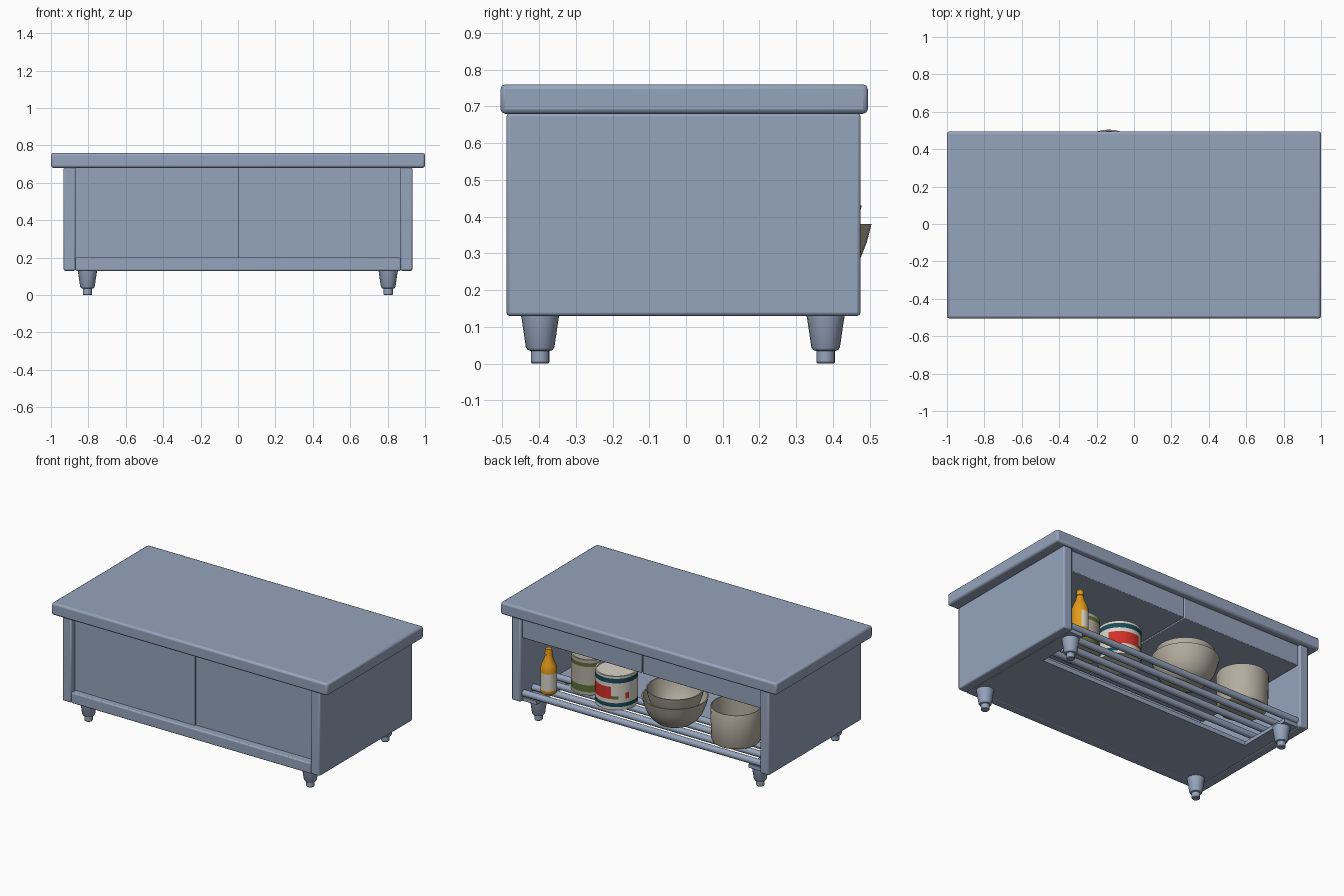
import bpy, bmesh, math

if "Cube" in bpy.data.objects:
    bpy.data.objects.remove(bpy.data.objects["Cube"])


def material(name, rgb):
    m = bpy.data.materials.new(name)
    m.diffuse_color = (*rgb, 1)
    m.use_nodes = True
    m.node_tree.nodes["Principled BSDF"].inputs["Base Color"].default_value = m.diffuse_color
    return m


STEEL = material("blue_grey_steel", (0.30, 0.37, 0.50))
CERAMIC = material("beige_ceramic", (0.46, 0.42, 0.35))
WHITE = material("off_white", (0.68, 0.66, 0.58))
RED = material("red", (0.65, 0.03, 0.02))
TEAL = material("dark_teal", (0.01, 0.07, 0.10))
GREEN = material("leaf_green", (0.10, 0.16, 0.04))
ORANGE = material("orange", (0.75, 0.32, 0.01))


def finish(name, bm, mats):
    bmesh.ops.recalc_face_normals(bm, faces=bm.faces)
    me = bpy.data.meshes.new(name)
    bm.to_mesh(me)
    bm.free()
    for m in mats:
        me.materials.append(m)
    ob = bpy.data.objects.new(name, me)
    bpy.context.collection.objects.link(ob)
    return ob


def box(name, lo, hi, bevel=0.0):
    """Steel box between two corners, with optional rounded edges."""
    bm = bmesh.new()
    bmesh.ops.create_cube(bm, size=1)
    for v in bm.verts:
        v.co = [(a + b) / 2 + c * (b - a) for a, b, c in zip(lo, hi, v.co)]
    ob = finish(name, bm, [STEEL])
    if bevel:
        mod = ob.modifiers.new("bevel", "BEVEL")
        mod.width = bevel
        mod.segments = 2
    return ob


def lathe(name, x, y, profile, mats, rule=None, segs=36):
    """Turned shape from (radius, z) points; rule(z, degrees) picks a material."""
    bm = bmesh.new()
    rings = []
    for r, z in profile:
        if r == 0:
            rings.append([bm.verts.new((0, 0, z))] * segs)
        else:
            rings.append([bm.verts.new((r * math.cos(2 * math.pi * i / segs),
                                        r * math.sin(2 * math.pi * i / segs), z))
                          for i in range(segs)])
    for a, b in zip(rings, rings[1:]):
        for i in range(segs):
            j = (i + 1) % segs
            f = bm.faces.new(list(dict.fromkeys((a[i], a[j], b[j], b[i]))))
            if rule:
                c = f.calc_center_median()
                f.material_index = rule(c.z, math.degrees(math.atan2(c.y, c.x)) % 360)
    ob = finish(name, bm, mats)
    ob.location = (x, y, 0)
    return ob


# Worktop
box("worktop", (-1, -0.505, 0.68), (1, 0.495, 0.76), 0.013)

# Cabinet sides, leg mounting strips and drawers
for side, s in (("left", -1), ("right", 1)):
    def span(a, b):
        return sorted((s * a, s * b))
    x0, x1 = span(0.868, 0.933)
    box(side + "_side_panel", (x0, -0.488, 0.13), (x1, 0.475, 0.682), 0.009)
    x0, x1 = span(0.77, 0.87)
    box(side + "_base_strip", (x0, 0.08, 0.131), (x1, 0.45, 0.155))
    x0, x1 = span(0.003, 0.869)
    box(side + "_drawer", (x0, -0.41, 0.545), (x1, 0.455, 0.681), 0.004)

# Front rail, base plate and the two sliding doors
box("front_bottom_rail", (-0.87, -0.488, 0.13), (0.87, -0.43, 0.2), 0.007)
box("base_plate", (-0.87, -0.45, 0.131), (0.87, 0.09, 0.16))
box("left_sliding_door", (-0.87, -0.447, 0.16), (0.002, -0.432, 0.681))
box("right_sliding_door", (-0.02, -0.438, 0.16), (0.87, -0.42, 0.681))

# Tube shelf
for k, y in enumerate((0.14, 0.24, 0.34, 0.44)):
    rail = lathe(f"shelf_tube_{k + 1}", 0, 0,
                 [(0, -0.87), (0.021, -0.87), (0.021, 0.87), (0, 0.87)], [STEEL], segs=16)
    rail.rotation_euler = (0, math.pi / 2, 0)
    rail.location = (0, y, 0.179)

# Tapered feet
foot = [(0, 0.135), (0.053, 0.135), (0.05, 0.12), (0.039, 0.045), (0.034, 0.037),
        (0.025, 0.034), (0.025, 0.004), (0.022, 0), (0, 0)]
for side, x in (("left", -0.805), ("right", 0.803)):
    for end, y in (("front", -0.397), ("back", 0.38)):
        lathe(f"{end}_{side}_foot", x, y, foot, [STEEL], segs=20)

# Stacked bowls
bowl = [(0, 0.2), (0.075, 0.2), (0.11, 0.217), (0.145, 0.247), (0.17, 0.287),
        (0.187, 0.33), (0.2, 0.38), (0.192, 0.38), (0.178, 0.33), (0.16, 0.29),
        (0.135, 0.255), (0.1, 0.23), (0.07, 0.215), (0, 0.215)]
lathe("lower_bowl", -0.135, 0.305, bowl, [CERAMIC])
lathe("upper_bowl", -0.135, 0.305,
      [(r * 0.865, 0.25 + (z - 0.2)) for r, z in bowl], [CERAMIC])

# Round pot
lathe("pot", -0.575, 0.3,
      [(0, 0.2), (0.12, 0.2), (0.142, 0.208), (0.15, 0.225), (0.155, 0.425),
       (0.152, 0.432), (0.146, 0.432), (0.14, 0.225), (0, 0.22)], [CERAMIC])


# Cans: colour bands by height, patches by direction
def can_profile(r, levels):
    top = levels[-1]
    return ([(0, levels[0]), (r, levels[0])] + [(r, z) for z in levels[1:]]
            + [(r - 0.01, top), (r - 0.01, top - 0.01), (0, top - 0.01)])


def red_can(z, a):
    if 0.22 < z < 0.245 or 0.375 < z < 0.405:
        return 2
    if 0.27 < z < 0.35 and 25 < a < 105:
        return 1
    if 0.27 < z < 0.31 and 145 < a < 165:
        return 1
    if 0.27 < z < 0.29 and 115 < a < 130:
        return 3
    return 0


lathe("patterned_can", 0.325, 0.255,
      can_profile(0.128, [0.2, 0.22, 0.245, 0.27, 0.29, 0.31, 0.35, 0.375, 0.405, 0.42]),
      [WHITE, RED, TEAL, GREEN], red_can)
lathe("banded_can", 0.565, 0.185,
      can_profile(0.115, [0.2, 0.22, 0.265, 0.385, 0.41, 0.43]), [CERAMIC, GREEN],
      lambda z, a: 1 if 0.22 < z < 0.265 or 0.385 < z < 0.41 else 0)

# Sauce bottle with a wrapped label
lathe("bottle", 0.73, 0.38,
      [(0, 0.2), (0.046, 0.2), (0.05, 0.206), (0.05, 0.225), (0.05, 0.335), (0.05, 0.36),
       (0.043, 0.385), (0.024, 0.43), (0.021, 0.45), (0.024, 0.452), (0.02, 0.485),
       (0, 0.485)], [ORANGE, WHITE],
      lambda z, a: 1 if 0.225 < z < 0.335 and 60 < a < 200 else 0, segs=24)

# Smooth the curved surfaces, keep sharp edges
bpy.ops.object.select_all(action='DESELECT')
for ob in bpy.context.scene.objects:
    ob.select_set(True)
    bpy.context.view_layer.objects.active = ob
bpy.ops.object.shade_smooth_by_angle(angle=math.radians(35))
